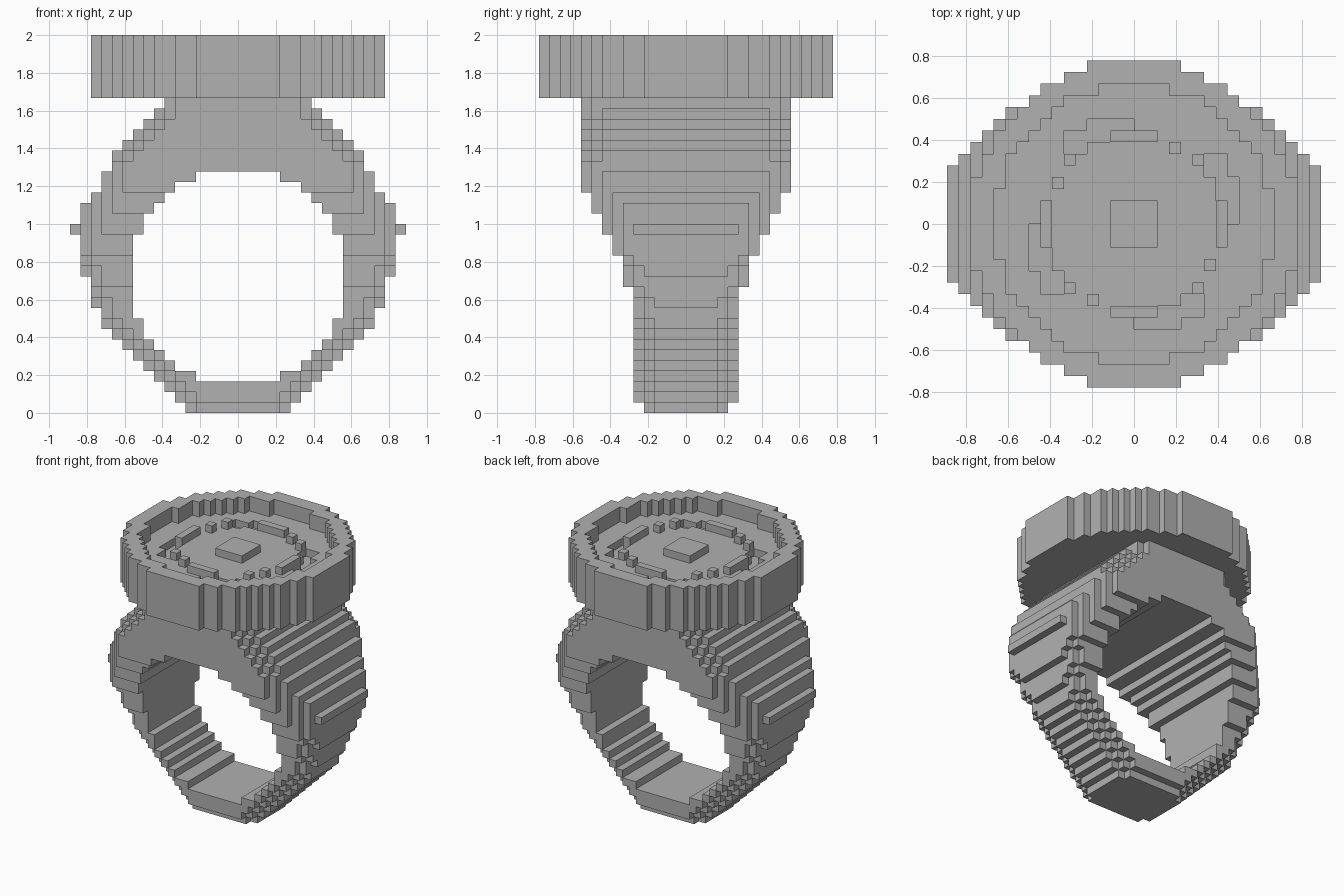
import bpy, bmesh

if "Cube" in bpy.data.objects:
    bpy.data.objects.remove(bpy.data.objects["Cube"])

U = 1 / 18  # edge length of one block

metal = bpy.data.materials.new("grey metal")
metal.diffuse_color = (0.44, 0.44, 0.44, 1)
metal.use_nodes = True
metal.node_tree.nodes["Principled BSDF"].inputs["Base Color"].default_value = metal.diffuse_color


def block_object(name, cells):
    """Skin a set of unit blocks (lower corner indices), keeping exposed faces only."""
    bm = bmesh.new()
    verts = {}

    def vert(p):
        if p not in verts:
            verts[p] = bm.verts.new([c * U for c in p])
        return verts[p]

    for c in cells:
        for axis in range(3):
            a, b = (axis + 1) % 3, (axis + 2) % 3
            for side in (0, 1):
                n = list(c)
                n[axis] += 2 * side - 1
                if tuple(n) in cells:
                    continue
                loop = []
                for da, db in ((0, 0), (1, 0), (1, 1), (0, 1)):
                    p = list(c)
                    p[axis] += side
                    p[a] += da
                    p[b] += db
                    loop.append(vert(tuple(p)))
                bm.faces.new(loop if side else loop[::-1])
    mesh = bpy.data.meshes.new(name)
    bm.to_mesh(mesh)
    bm.free()
    mesh.materials.append(metal)
    obj = bpy.data.objects.new(name, mesh)
    bpy.context.collection.objects.link(obj)
    return obj


def rect(x0, x1, y0, y1):
    return {(x, y) for x in range(x0, x1) for y in range(y0, y1)}


def four_turns(cells):
    """Repeat a flat pattern at every quarter turn."""
    out = set()
    for _ in range(4):
        out |= cells
        cells = {(y, -x - 1) for x, y in cells}
    return out


# Ring band: outer half width and half depth of each layer, bottom to top
width = ([5, 6, 7, 8, 9, 10, 11, 12, 13, 13, 14, 14, 14, 15, 15, 15, 15, 16, 15, 15]
         + [14, 13, 13, 12, 12, 11, 10, 9, 8, 7])
depth = [5] * 12 + [6] * 3 + [7] * 2 + [8] * 2 + [9] * 2 + [10] * 9


def outside(i, k):
    return k < 0 or (k < 30 and i >= width[k])


band = set()
for k in range(30):
    for i in range(width[k]):
        # finger hole
        if (i + 0.5) ** 2 + (k + 0.5 - 13) ** 2 < 103:
            continue
        # stepped bevel along the outer edges
        dk = -1 if k < 15 else 1
        side, level = outside(i + 1, k), outside(i, k + dk)
        bevel = side + level
        if not bevel and outside(i + 1, k + dk):
            bevel = 1
        half = min(depth[k] - bevel, 20 - i)
        for y in range(-half, half):
            band |= {(i, y, k), (-i - 1, y, k)}
block_object("ring_band", band)

# Round head with raised rim and four sunken grooves
groove = four_turns(rect(-6, -4, 6, 8) | rect(-4, -2, 7, 9) | rect(-2, 0, 8, 9))
head = set()
for x, y in rect(-14, 14, -14, 14):
    r2 = (x + 0.5) ** 2 + (y + 0.5) ** 2
    if r2 < 196:
        top = 36 if r2 > 144 else 33 if (x, y) in groove else 34
        head |= {(x, y, z) for z in range(30, top)}
block_object("round_head", head)

# Raised centre pad and marks around the dial
block_object("centre_pad", {(x, y, 34) for x, y in rect(-2, 2, -2, 2)})
marks = four_turns(rect(-2, 2, 7, 8) | rect(3, 4, 6, 7) | rect(5, 6, 5, 6))
block_object("dial_marks", {(x, y, 34) for x, y in marks})
